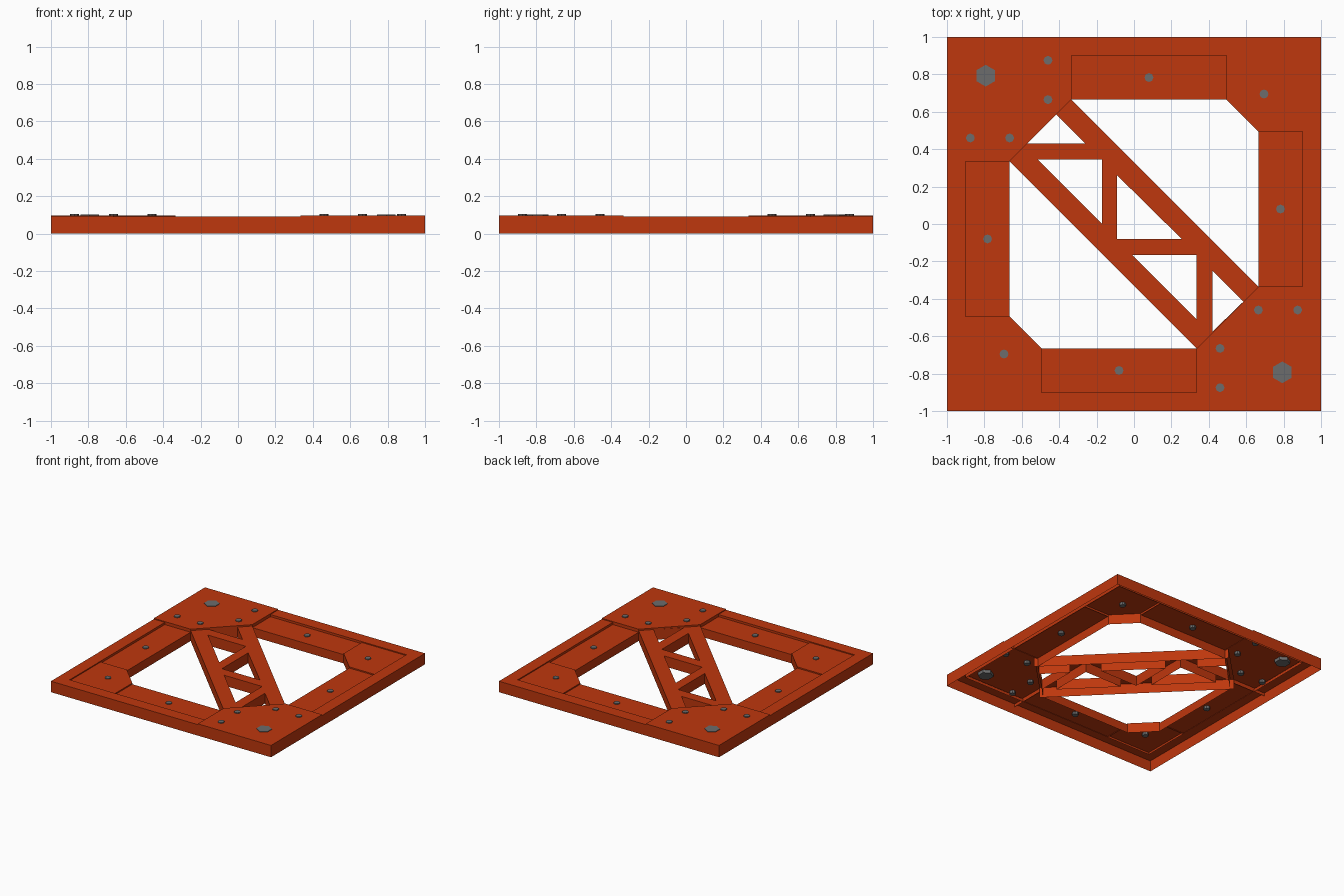
import bpy, bmesh
from mathutils import Matrix

cube = bpy.data.objects.get("Cube")
if cube:
    bpy.data.objects.remove(cube)


def material(name, color, rough):
    m = bpy.data.materials.new(name)
    m.use_nodes = True
    m.diffuse_color = color
    bsdf = m.node_tree.nodes["Principled BSDF"]
    bsdf.inputs["Base Color"].default_value = color
    bsdf.inputs["Roughness"].default_value = rough
    return m


RED = material("rust_red_paint", (0.52, 0.038, 0.004, 1), 0.7)
GREY = material("bolt_grey", (0.15, 0.15, 0.15, 1), 0.6)

# Levels of the pressed sheet
RIM, PLATE, CORNER, SIDE, TRUSS, SEAT = 0.09, 0.097, 0.082, 0.072, 0.085, 0.065
A, B, R = 0.335, 0.665, 0.9      # opening and recess limits
C = 0.495                        # start of the corner chamfer


def add_object(name, bm, mat):
    me = bpy.data.meshes.new(name)
    bm.to_mesh(me)
    bm.free()
    me.materials.append(mat)
    ob = bpy.data.objects.new(name, me)
    bpy.context.collection.objects.link(ob)
    return ob


def shell(name, loops, z, skirt):
    """Flat sheet bounded by loops, its edges folded down to skirt(x, y)."""
    bm = bmesh.new()
    border = []
    for loop in loops:
        vs = [bm.verts.new((x, y, z)) for x, y in loop]
        border += [bm.edges.new((vs[i - 1], vs[i])) for i in range(len(vs))]
    bmesh.ops.triangle_fill(bm, edges=border, use_beauty=True, normal=(0, 0, 1))
    top = list(bm.faces)
    for e in border:
        a, b = e.verts
        mid = (a.co + b.co) / 2
        low = skirt(mid.x, mid.y)
        if low is not None:
            lower = [bm.verts.new((v.co.x, v.co.y, low)) for v in (b, a)]
            bm.faces.new((a, b, *lower))
    bmesh.ops.remove_doubles(bm, verts=bm.verts, dist=0.0005)
    bmesh.ops.recalc_face_normals(bm, faces=bm.faces)
    if top[0].normal.z < 0:
        bmesh.ops.reverse_faces(bm, faces=bm.faces)
    return add_object(name, bm, RED)


def bolt(name, x, y, z, radius, sides):
    bm = bmesh.new()
    low = z - 0.03
    bmesh.ops.create_cone(bm, cap_ends=True, segments=sides, radius1=radius,
                          radius2=radius, depth=z - low,
                          matrix=Matrix.Translation((x, y, (z + low) / 2)))
    add_object(name, bm, GREY)


def square(r):
    return [(-r, -r), (r, -r), (r, r), (-r, r)]


def turned(points, s):
    return [(s * x, s * y) for x, y in points]


def panel_skirt(x, y):
    # opening edges reach the ground, seams only reach the seat
    return 0 if max(abs(x), abs(y)) < 0.68 else SEAT


def rim_skirt(x, y):
    return 0 if max(abs(x), abs(y)) > 0.99 else SEAT


def plate_skirt(x, y):
    m = max(abs(x), abs(y))
    return RIM if m > 0.99 else panel_skirt(x, y)


def truss_skirt(x, y):
    # chord ends stay open under the corner plates
    return None if abs(x - y) > 1.02 else 0


# Outer rim
shell("outer_rim", [square(1), square(R)], RIM, rim_skirt)

# Diagonal truss with triangular cutouts
E = 0.02
truss = [(-A - E, B + E), (B + E, -A - E), (A + E, -B - E), (-B - E, A + E)]
cutouts = [
    [(-0.57, 0.43), (-0.26, 0.43), (-0.415, 0.585)],
    [(-0.515, 0.345), (-0.17, 0.345), (-0.17, 0)],
    [(-0.09, 0.26), (0.255, -0.08), (-0.09, -0.08)],
    [(-0.01, -0.165), (0.335, -0.165), (0.335, -0.51)],
    [(0.42, -0.25), (0.42, -0.575), (0.585, -0.415)],
]
shell("diagonal_truss", [truss] + cutouts, TRUSS, truss_skirt)

# Parts repeated by a half turn
for s, tag in ((1, "back_left"), (-1, "front_right")):
    panel = [(-A, B), (C, B), (C, R), (-A, R)]
    swapped = [(y, x) for x, y in panel]
    corner = [(C, B), (B, C), (R, C), (R, R), (C, R)]
    shell(tag + "_long_panel", [turned(panel, s)], SIDE, panel_skirt)
    shell(tag + "_side_panel", [turned(swapped, s)], SIDE, panel_skirt)
    shell(tag + "_corner_panel", [turned(corner, s)], CORNER, panel_skirt)

    plate = [(-1, 1), (-A, 1), (-A, B), (-B, A), (-1, A)]
    shell(tag + "_truss_plate", [turned(plate, s)], PLATE, plate_skirt)

    # Bolts
    for i, (x, y, z) in enumerate([
            (-0.46, 0.875, PLATE), (-0.46, B, PLATE),
            (-0.875, 0.46, PLATE), (-B, 0.46, PLATE),
            (0.08, 0.783, SIDE), (0.783, 0.08, SIDE), (0.695, 0.695, CORNER)]):
        bolt(f"{tag}_bolt_{i + 1}", s * x, s * y, z + 0.007, 0.024, 8)
    bolt(tag + "_hex_bolt", -s * 0.793, s * 0.793, PLATE + 0.004, 0.058, 6)
